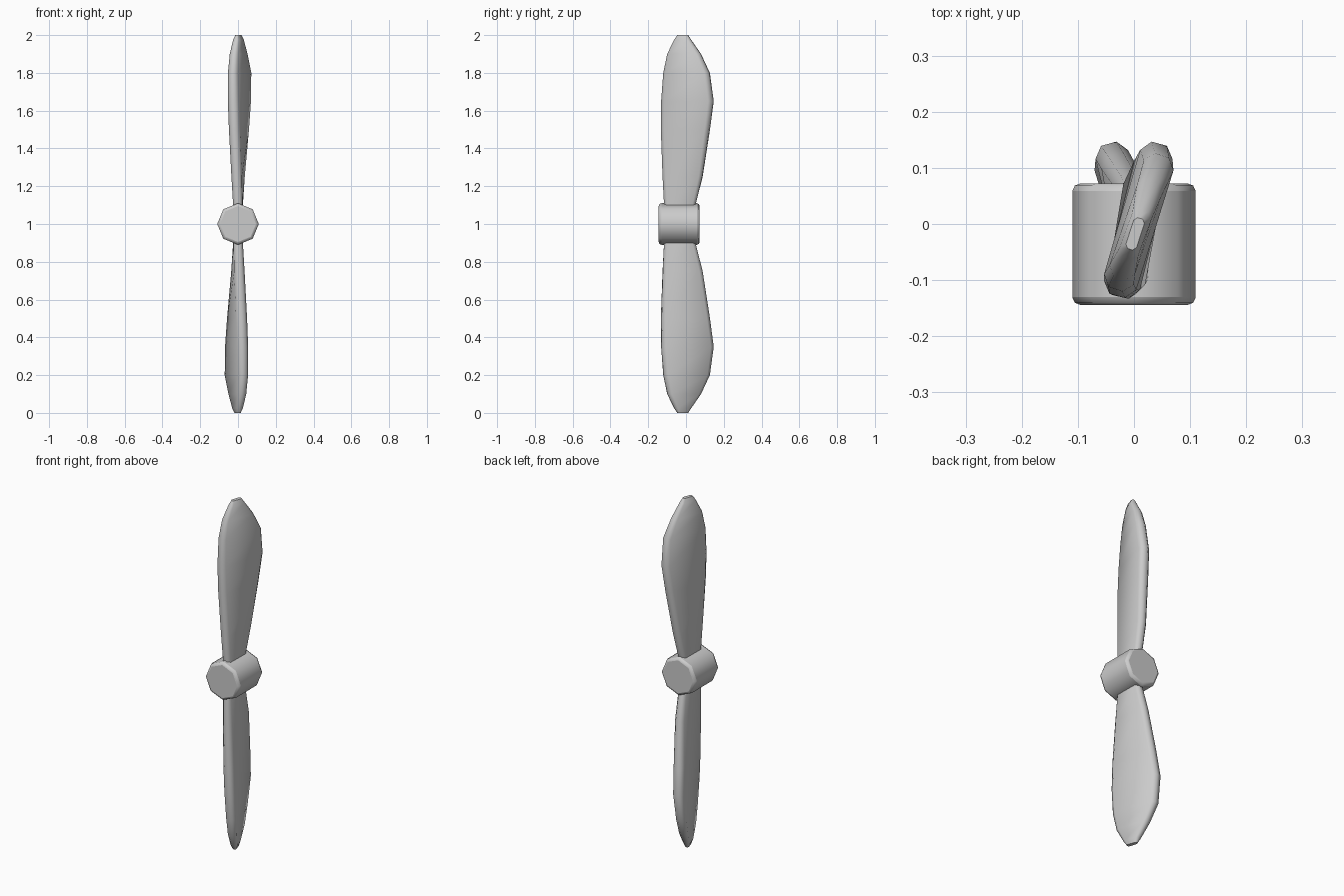
import bpy, bmesh, math
from mathutils import Vector

if "Cube" in bpy.data.objects:
    bpy.data.objects.remove(bpy.data.objects["Cube"])

CENTRE_Z = 1.0

def smooth(ob, deg):
    bpy.ops.object.select_all(action='DESELECT')
    ob.select_set(True)
    bpy.context.view_layer.objects.active = ob
    bpy.ops.object.shade_smooth_by_angle(angle=math.radians(deg))

# Hub: eight-sided drum along y with chamfered rims
bpy.ops.mesh.primitive_cylinder_add(vertices=8, radius=0.11, depth=0.217,
                                    location=(0, -0.036, CENTRE_Z))
hub = bpy.context.object
hub.name = "hub"
bpy.ops.object.transform_apply(location=True, rotation=False, scale=False)
for v in hub.data.vertices:
    # lay the axis along y, with corners at the sides and the top
    r = math.hypot(v.co.x, v.co.y + 0.036)
    a = round(math.atan2(v.co.y + 0.036, v.co.x) / (math.pi / 4)) * math.pi / 4
    h = v.co.z - CENTRE_Z
    v.co = (r * math.cos(a), -0.036 - h, CENTRE_Z + r * math.sin(a))
bev = hub.modifiers.new("rim_chamfer", 'BEVEL')
bev.width = 0.014
bev.segments = 2
bev.limit_method = 'ANGLE'
bev.angle_limit = math.radians(60)
smooth(hub, 50)

# Blade stations: height above hub, front y, back y, front x, back x, thickness
STATIONS = [
    (0.05, -0.110, 0.035, 0.000, 0.000, 0.050),
    (0.10, -0.116, 0.050, -0.001, 0.001, 0.050),
    (0.25, -0.123, 0.087, -0.009, 0.010, 0.055),
    (0.50, -0.130, 0.124, -0.023, 0.033, 0.060),
    (0.65, -0.128, 0.143, -0.030, 0.045, 0.060),
    (0.80, -0.116, 0.122, -0.033, 0.050, 0.056),
    (0.90, -0.096, 0.076, -0.026, 0.033, 0.048),
    (0.975, -0.060, 0.025, -0.013, 0.018, 0.036),
    (1.00, -0.045, 0.010, -0.007, 0.011, 0.020),
]

def section(h, yf, yb, xf, xb, t):
    """Twisted slab section with chamfered leading and trailing edges."""
    f, b = Vector((xf, yf, h)), Vector((xb, yb, h))
    d = (b - f).normalized()
    n = Vector((d.y, -d.x, 0))
    c, half = t * 0.33, t / 2
    flat = half - c * 0.8
    return [f - n * flat, f + n * flat, f + d * c + n * half, b - d * c + n * half,
            b + n * flat, b - n * flat, b - d * c - n * half, f + d * c - n * half]

def blade(name, sign):
    bm = bmesh.new()
    # sign -1 turns the blade half a turn about the hub axis
    rings = [[bm.verts.new((sign * p.x, p.y, CENTRE_Z + sign * p.z))
              for p in section(*s)] for s in STATIONS]
    for lo, hi in zip(rings, rings[1:]):
        for i in range(8):
            j = (i + 1) % 8
            bm.faces.new((lo[i], lo[j], hi[j], hi[i]))
    bm.faces.new(rings[0][::-1])
    bm.faces.new(rings[-1])
    bmesh.ops.recalc_face_normals(bm, faces=bm.faces)
    me = bpy.data.meshes.new(name)
    bm.to_mesh(me)
    bm.free()
    ob = bpy.data.objects.new(name, me)
    bpy.context.collection.objects.link(ob)
    smooth(ob, 55)

blade("upper_blade", 1)
blade("lower_blade", -1)
